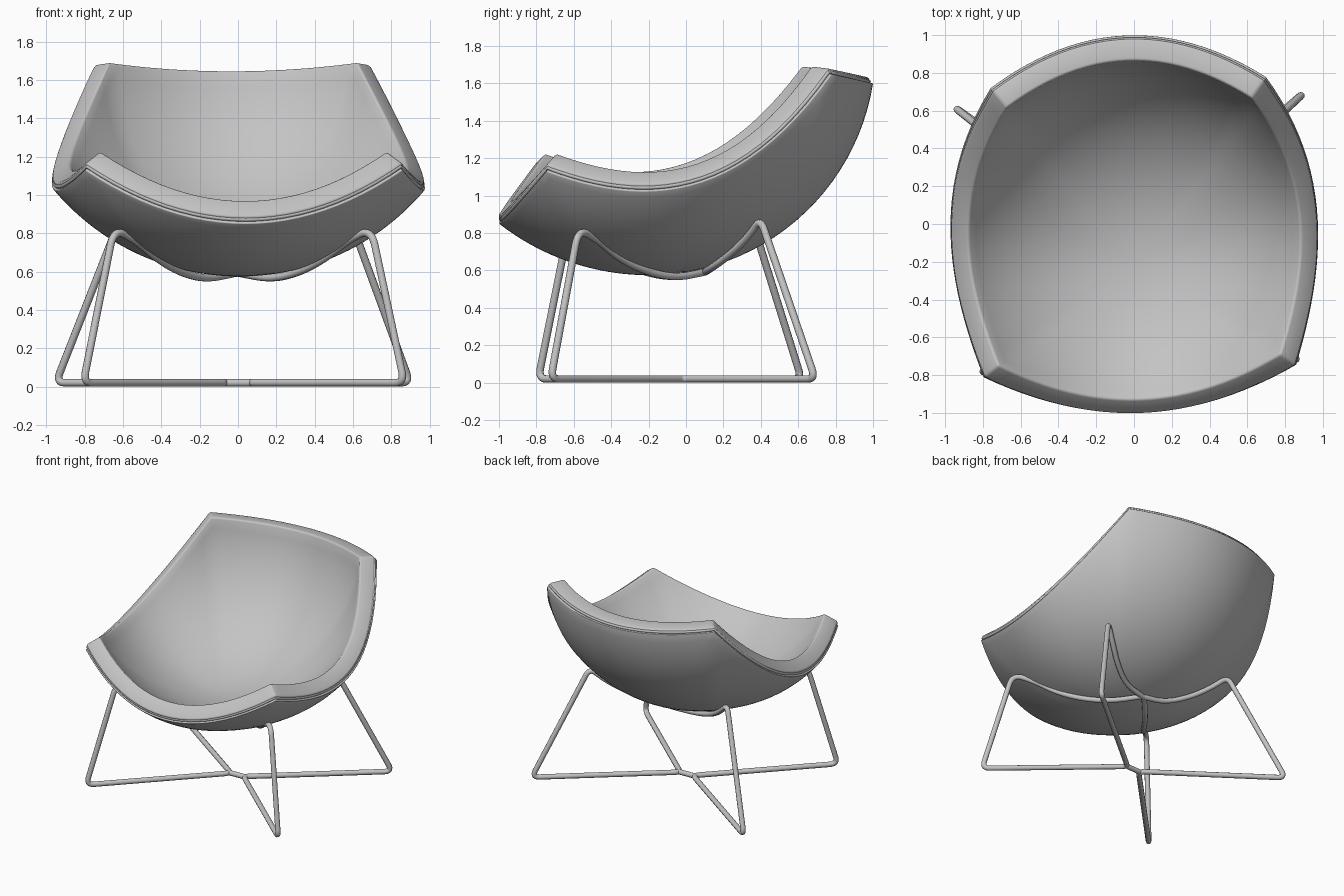
import bpy, bmesh, math
from mathutils import Vector

if "Cube" in bpy.data.objects:
    bpy.data.objects.remove(bpy.data.objects["Cube"], do_unlink=True)

grey = bpy.data.materials.new("plain_grey")
grey.use_nodes = True
GREY = (0.55, 0.55, 0.55, 1)
grey.diffuse_color = GREY
grey.node_tree.nodes["Principled BSDF"].inputs["Base Color"].default_value = GREY

TURN = 0.04                          # the whole chair is turned slightly
SEG, RINGS = 24, 24                  # points per rim edge, rings from bottom to rim
CENTRE, RADIUS = Vector((0, -0.2, 1.795)), 1.22   # sphere the bowl is cut from
DOWN = Vector((0, 0, -1))


def finish(ob):
    """Apply modifiers or curve bevel, then shade, colour and turn the part."""
    bpy.ops.object.select_all(action='DESELECT')
    ob.select_set(True)
    bpy.context.view_layer.objects.active = ob
    bpy.ops.object.convert(target='MESH')
    ob = bpy.context.view_layer.objects.active
    bpy.ops.object.shade_smooth_by_angle(angle=math.radians(38))
    ob.data.materials.clear()
    ob.data.materials.append(grey)
    ob.rotation_euler.z = TURN


# --- rim outline: four bowed edges meeting at corners ---
def side_edge(k):
    bow = 0.78 * k * (1 - k) * (1 + 0.2 * (2 * k - 1))
    return Vector((0.83 - 0.10 * k + bow, -0.78 + 1.53 * k,
                   1.13 - 0.578 * k + 0.614 * k**2 + 0.484 * k**3))


def front_edge(k):
    q = 2 * k - 1
    return Vector((0.83 * q, -1.0 + 0.22 * q * q, 0.85 + 0.28 * q * q))


def back_edge(k):
    q = 1 - 2 * k
    return Vector((0.73 * q, 1.0 - 0.25 * q * q, 1.60 + 0.05 * q * q))


def other_side(k):
    p = side_edge(1 - k)
    return Vector((-p.x, p.y, p.z))


rim = [edge(i / SEG) for edge in (front_edge, side_edge, back_edge, other_side)
       for i in range(SEG)]
N = len(rim)


def bowl_point(i, s, inset, extend=0.0):
    """Point on the bowl under rim point i; s runs from 0 (bottom) to 1 (rim).
    inset moves it towards the sphere centre, extend past the rim."""
    d = rim[i] - CENTRE
    angle = DOWN.angle(d) * s + extend / RADIUS
    flat = Vector((d.x, d.y, 0)).normalized()
    r = RADIUS + (d.length - RADIUS) * s * s - inset
    return CENTRE + (flat * math.sin(angle) + DOWN * math.cos(angle)) * r


def bowl(name, outer, inner, extend, bevel):
    """Closed bowl layer between two insets, with a radial band at its rim."""
    bm = bmesh.new()
    rings = []
    for inset, steps in ((outer, range(1, RINGS + 1)), (inner, range(RINGS, 0, -1))):
        for r in steps:
            rings.append([bm.verts.new(bowl_point(i, r / RINGS, inset,
                                                  extend if r == RINGS else 0))
                          for i in range(N)])
    poles = [bm.verts.new(CENTRE + DOWN * (RADIUS - inset)) for inset in (outer, inner)]
    for i in range(N):
        j = (i + 1) % N
        bm.faces.new((poles[0], rings[0][j], rings[0][i]))
        bm.faces.new((poles[1], rings[-1][i], rings[-1][j]))
        for a, b in zip(rings, rings[1:]):
            bm.faces.new((a[i], a[j], b[j], b[i]))
    bmesh.ops.recalc_face_normals(bm, faces=bm.faces)
    me = bpy.data.meshes.new(name)
    bm.to_mesh(me)
    bm.free()
    ob = bpy.data.objects.new(name, me)
    bpy.context.collection.objects.link(ob)
    bev = ob.modifiers.new("soft_rim", 'BEVEL')
    bev.width, bev.segments = bevel, 3
    bev.limit_method, bev.angle_limit = 'ANGLE', math.radians(50)
    finish(ob)


def tube(name, points, radius, cyclic=False):
    cu = bpy.data.curves.new(name, 'CURVE')
    cu.dimensions = '3D'
    cu.bevel_depth, cu.bevel_resolution = radius, 3
    cu.use_fill_caps = True
    sp = cu.splines.new('POLY')
    sp.points.add(len(points) - 1)
    for q, p in zip(sp.points, points):
        q.co = (*p, 1)
    sp.use_cyclic_u = cyclic
    ob = bpy.data.objects.new(name, cu)
    bpy.context.collection.objects.link(ob)
    finish(ob)


def rounded(path):
    """Round each corner of a path of (x, y, z, radius)."""
    pts = [Vector(p[:3]) for p in path]
    out = [pts[0]]
    for a, b, c, r in zip(pts, pts[1:], pts[2:], [p[3] for p in path[1:-1]]):
        p = b + (a - b).normalized() * min(r, (a - b).length * 0.49)
        q = b + (c - b).normalized() * min(r, (c - b).length * 0.49)
        for k in range(9):
            t = k / 8
            out.append(p * (1 - t)**2 + b * 2 * t * (1 - t) + q * t * t)
    return out + [pts[-1]]


# --- seat: outer shell, padded lining, piping between them ---
bowl("outer_shell", 0.0, 0.02, 0.0, 0.005)
bowl("padded_lining", 0.022, 0.14, 0.028, 0.014)
tube("rim_piping", [bowl_point(i, 1, 0.024, 0.006) for i in range(N)], 0.011, True)

# --- base: one bent rod per side, running under the seat and along the floor ---
rod = [
    (0.01, 0.10, 0.592, 0),
    (0.17, -0.06, 0.560, 1),
    (0.31, -0.23, 0.595, 1),
    (0.44, -0.38, 0.668, 1),
    (0.55, -0.49, 0.762, 1),
    (0.672, -0.602, 0.825, 0.09),     # front shoulder
    (0.838, -0.757, 0.02, 0.06),      # front foot
    (0.055, -0.01, 0.02, 0.05),       # centre of the floor cross
    (0.925, 0.655, 0.02, 0.06),       # back foot
    (0.60, 0.375, 0.875, 0.06),       # back shoulder
    (0.49, 0.305, 0.770, 1),
    (0.36, 0.215, 0.680, 1),
    (0.19, 0.125, 0.610, 1),
    (0.0, 0.10, 0.592, 0),
]
for name, m in (("left_leg_rod", 1), ("right_leg_rod", -1)):
    tube(name, rounded([(m * x, y, z, r) for x, y, z, r in rod]), 0.02)
tube("floor_joint", [(-0.08, -0.01, 0.02), (0.08, -0.01, 0.02)], 0.02)
